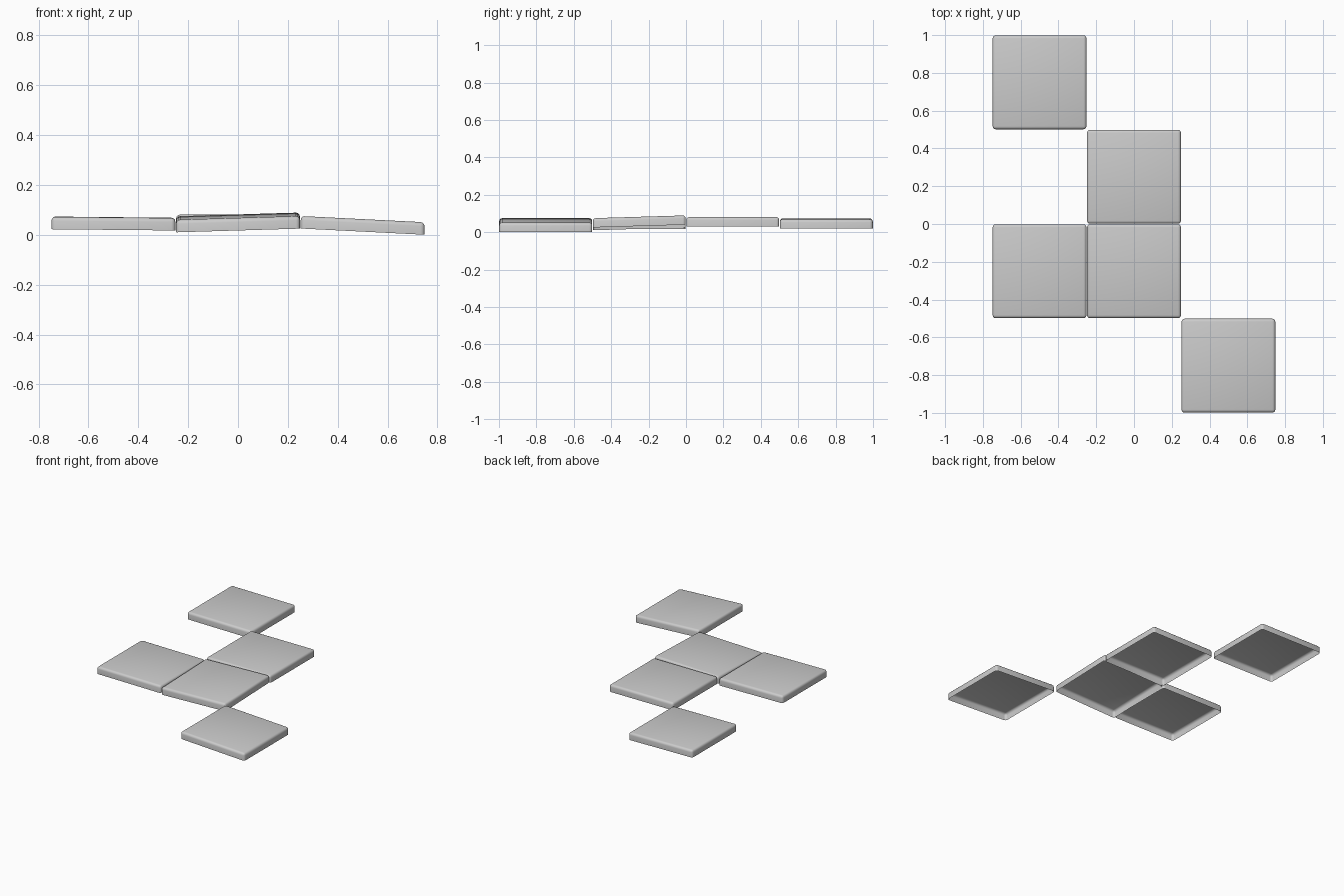
import bpy
import bmesh

cube = bpy.data.objects.get("Cube")
if cube:
    bpy.data.objects.remove(cube, do_unlink=True)

SIZE, THICK, ROUND = 0.497, 0.05, 0.016

grey = bpy.data.materials.new("light grey")
grey.use_nodes = True
grey.diffuse_color = (0.6, 0.6, 0.6, 1)
grey.node_tree.nodes["Principled BSDF"].inputs["Base Color"].default_value = (0.6, 0.6, 0.6, 1)


def tile(name, x, y, top, slope_x=0.0, slope_y=0.0):
    """Open-bottomed slab with rounded edges, gently tilted about its middle."""
    bm = bmesh.new()
    bmesh.ops.create_cube(bm, size=1)
    for v in bm.verts:
        v.co.x *= SIZE
        v.co.y *= SIZE
        v.co.z = (v.co.z - 0.5) * THICK
    base = [f for f in bm.faces if f.normal.z < -0.5]
    bmesh.ops.delete(bm, geom=base, context='FACES_ONLY')
    edges = [e for e in bm.edges if not e.is_boundary]
    bmesh.ops.bevel(bm, geom=edges, offset=ROUND, segments=3,
                    profile=0.5, affect='EDGES')
    for v in bm.verts:
        v.co.z += slope_x * v.co.x + slope_y * v.co.y
    mesh = bpy.data.meshes.new(name)
    bm.to_mesh(mesh)
    bm.free()
    mesh.materials.append(grey)
    for p in mesh.polygons:
        p.use_smooth = True
    obj = bpy.data.objects.new(name, mesh)
    obj.location = (x, y, top)
    bpy.context.collection.objects.link(obj)


# Five stepping tiles, each with its own slight tilt
tile("front_left_tile", 0.5, -0.75, 0.063, slope_x=-0.05)
tile("centre_tile", 0, -0.25, 0.075, slope_x=0.03, slope_y=0.03)
tile("right_tile", -0.5, -0.25, 0.07, slope_x=-0.01)
tile("back_centre_tile", 0, 0.25, 0.081)
tile("back_right_tile", -0.5, 0.75, 0.071, slope_x=-0.01)
